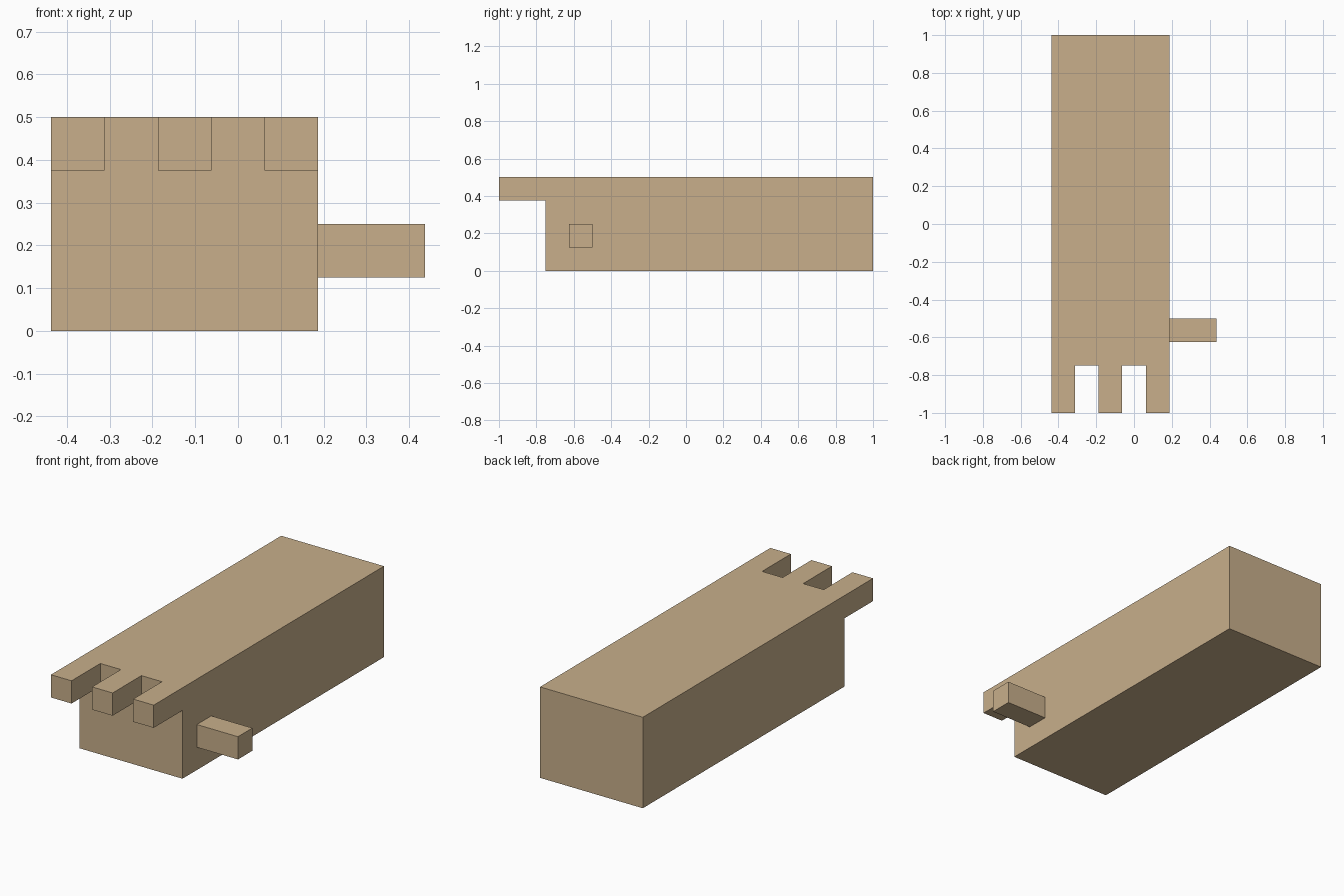
import bpy
import bmesh
from mathutils import Vector

if "Cube" in bpy.data.objects:
    bpy.data.objects.remove(bpy.data.objects["Cube"])

# One tan colour for the whole model
tan = bpy.data.materials.new("tan")
tan.diffuse_color = (0.578, 0.429, 0.258, 1.0)
tan.use_nodes = True
tan.node_tree.nodes["Principled BSDF"].inputs["Base Color"].default_value = tan.diffuse_color


def box(name, low, high, open_side=None):
    """Box between two corners; open_side drops the face hidden against the body."""
    low, high = Vector(low), Vector(high)
    bm = bmesh.new()
    bmesh.ops.create_cube(bm, size=1)
    for v in bm.verts:
        v.co = Vector(h if c > 0 else l for c, l, h in zip(v.co, low, high))
    bm.normal_update()
    if open_side:
        hidden = [f for f in bm.faces if f.normal.dot(Vector(open_side)) > 0.9]
        bmesh.ops.delete(bm, geom=hidden, context='FACES')
    mesh = bpy.data.meshes.new(name)
    bm.to_mesh(mesh)
    bm.free()
    mesh.materials.append(tan)
    obj = bpy.data.objects.new(name, mesh)
    bpy.context.collection.objects.link(obj)
    return obj


# Long main block
box("body", (-0.4375, -0.75, 0), (0.1875, 1, 0.5))

# Three prongs level with the top, pointing forward
for i in range(3):
    x = -0.4375 + 0.25 * i
    box(f"front_prong_{i + 1}", (x, -1, 0.375), (x + 0.125, -0.75, 0.5), (0, 1, 0))

# Single peg sticking out of the right side
box("side_peg", (0.1875, -0.625, 0.125), (0.4375, -0.5, 0.25), (-1, 0, 0))
